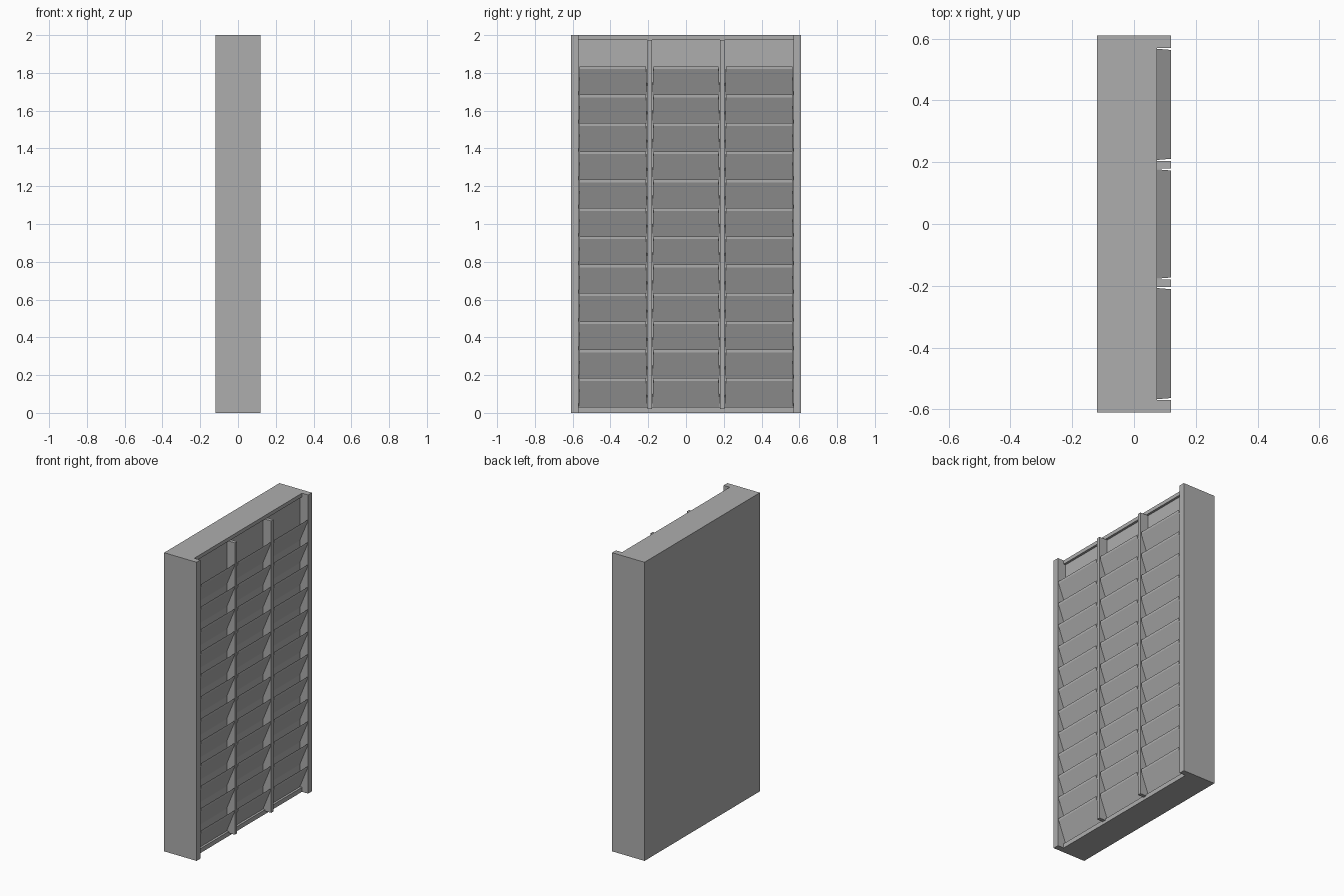
import bpy
import bmesh

cube = bpy.data.objects.get("Cube")
if cube:
    bpy.data.objects.remove(cube, do_unlink=True)

grey = bpy.data.materials.new("grey metal")
grey.use_nodes = True
COLOUR = (0.42, 0.42, 0.42, 1)
grey.diffuse_color = COLOUR
grey.node_tree.nodes["Principled BSDF"].inputs["Base Color"].default_value = COLOUR

BACK, PANEL, RAIL, FRONT = -0.12, 0.06, 0.075, 0.12
HALF, INNER, TOP = 0.61, 0.57, 2.0
DIV_IN, DIV_OUT = 0.18, 0.204
STEP, SLATS = 0.15, 12


def prism(name, profile, y0, y1, taper=0.0):
    """Extrude an x-z profile along y; taper narrows its front points."""
    bm = bmesh.new()
    rings = []
    for y, side in ((y0, 1), (y1, -1)):
        rings.append([bm.verts.new((x, y + side * (taper if x > RAIL else 0), z))
                      for x, z in profile])
    a, b = rings
    bm.faces.new(a)
    bm.faces.new(b[::-1])
    for i in range(len(a)):
        j = (i + 1) % len(a)
        bm.faces.new((a[j], a[i], b[i], b[j]))
    bmesh.ops.recalc_face_normals(bm, faces=bm.faces)
    mesh = bpy.data.meshes.new(name)
    bm.to_mesh(mesh)
    bm.free()
    mesh.materials.append(grey)
    obj = bpy.data.objects.new(name, mesh)
    bpy.context.collection.objects.link(obj)
    return obj


def rect(x0, x1, z0, z1):
    return [(x0, z0), (x1, z0), (x1, z1), (x0, z1)]


# Cabinet with its top and bottom rails as one C-shaped section
prism("cabinet", [(BACK, 0), (RAIL, 0), (RAIL, 0.03), (PANEL, 0.03),
                  (PANEL, 1.975), (RAIL, 1.975), (RAIL, TOP), (BACK, TOP)],
      -INNER, INNER)

# Side posts and column dividers
for side, y0, y1, d0, d1 in (("right", -HALF, -INNER, -DIV_OUT, -DIV_IN),
                             ("left", INNER, HALF, DIV_IN, DIV_OUT)):
    prism(side + "_post", rect(BACK, FRONT, 0, TOP), y0, y1)
    prism(side + "_divider", rect(PANEL, FRONT, 0.02, 1.975), d0, d1)

# Leaning pocket slats in three columns
columns = (("right", -INNER, -DIV_OUT), ("middle", -DIV_IN, DIV_IN),
           ("left", DIV_OUT, INNER))
for column, y0, y1 in columns:
    for i in range(SLATS):
        z = 0.03 + i * STEP
        slat = [(PANEL, z), (FRONT, z + 0.14), (FRONT, z + 0.155), (PANEL, z + 0.015)]
        prism(f"{column}_slat_{i + 1}", slat, y0 + 0.002, y1 - 0.002, 0.005)
